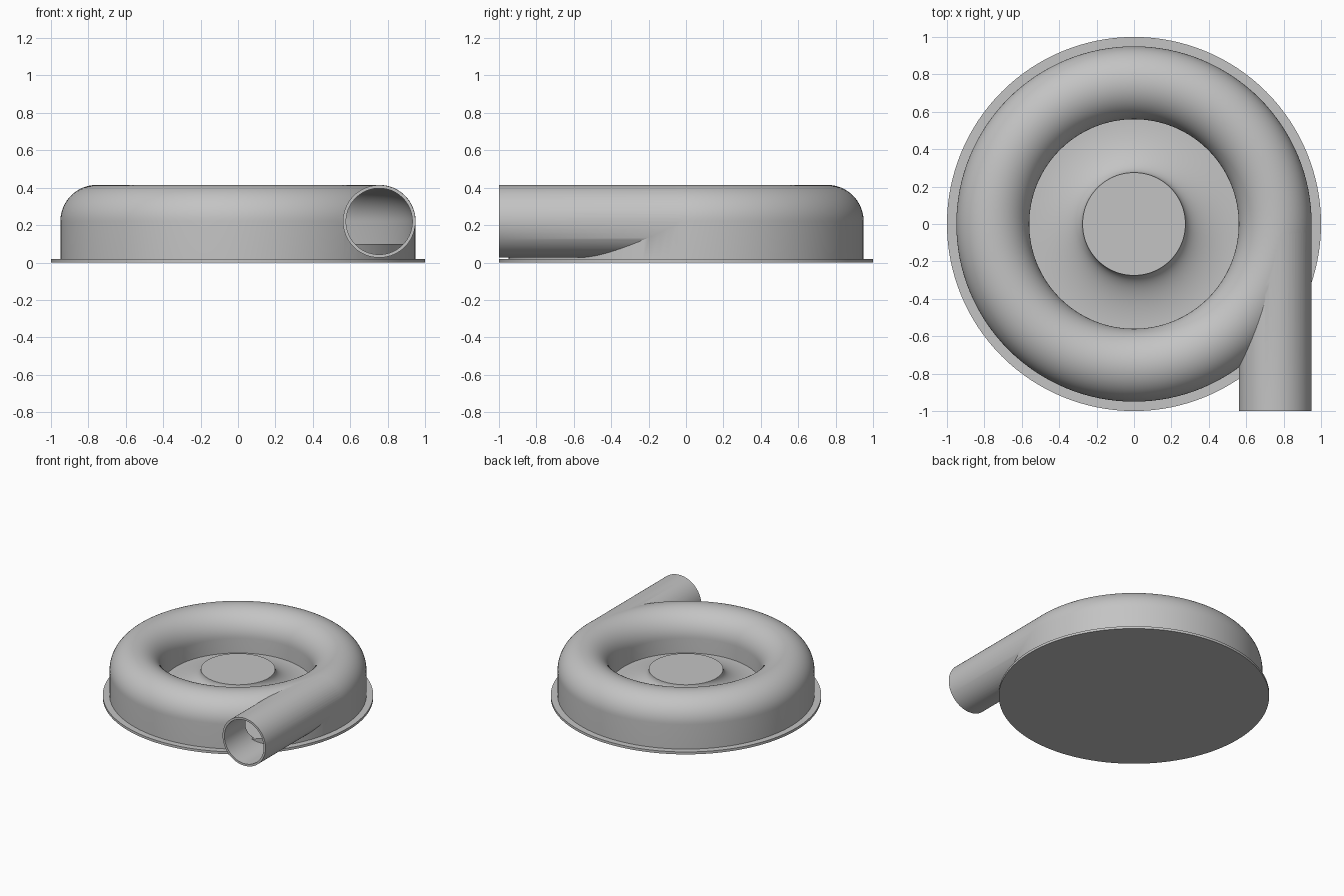
import bpy, bmesh
from math import pi, cos, sin, radians
from mathutils import Matrix, Vector

cube = bpy.data.objects.get("Cube")
if cube:
    bpy.data.objects.remove(cube, do_unlink=True)

grey = bpy.data.materials.new("plain grey")
grey.use_nodes = True
colour = (0.55, 0.55, 0.55, 1)
grey.diffuse_color = colour
grey.node_tree.nodes["Principled BSDF"].inputs["Base Color"].default_value = colour

RING = 0.755    # radius of the scroll centre line
AXIS = 0.22     # height of the scroll centre line
TUBE = 0.195    # outer tube radius
BORE = 0.178    # inner tube radius
FLOOR = 0.1     # height of the inner floor


def finish(name, bm):
    bmesh.ops.recalc_face_normals(bm, faces=bm.faces[:])
    mesh = bpy.data.meshes.new(name)
    bm.to_mesh(mesh)
    bm.free()
    mesh.materials.append(grey)
    obj = bpy.data.objects.new(name, mesh)
    bpy.context.collection.objects.link(obj)
    return obj


def lathe(name, profile, closed=False, steps=128):
    """Turn an (r, z) profile around the z axis."""
    bm = bmesh.new()
    verts = [bm.verts.new((r, 0, z)) for r, z in profile]
    edges = [bm.edges.new(pair) for pair in zip(verts, verts[1:])]
    if closed:
        edges.append(bm.edges.new((verts[-1], verts[0])))
    bmesh.ops.spin(bm, geom=verts + edges, cent=(0, 0, 0), axis=(0, 0, 1),
                   angle=2 * pi, steps=steps, use_merge=True)
    bmesh.ops.remove_doubles(bm, verts=bm.verts[:], dist=0.0001)
    return finish(name, bm)


def pipe(name, radius, y0, y1):
    """Solid cylinder along y on the outlet axis."""
    bm = bmesh.new()
    place = Matrix.Translation(Vector((RING, (y0 + y1) / 2, AXIS))) @ Matrix.Rotation(pi / 2, 4, 'X')
    bmesh.ops.create_cone(bm, cap_ends=True, segments=96, radius1=radius,
                          radius2=radius, depth=y1 - y0, matrix=place)
    return finish(name, bm)


def arch(radius, bottom):
    """Cross-section with straight sides and a half-round top."""
    top = [(RING + radius * cos(pi * i / 32), AXIS + radius * sin(pi * i / 32)) for i in range(33)]
    return [(RING + radius, bottom)] + top + [(RING - radius, bottom)]


def combine(target, tool, operation):
    mod = target.modifiers.new(operation.lower(), 'BOOLEAN')
    mod.operation = operation
    mod.solver = 'EXACT'
    mod.object = tool
    bpy.context.view_layer.objects.active = target
    bpy.ops.object.modifier_apply(modifier=mod.name)


# Flat round base plate
base = lathe("base_plate", [(0, 0), (1, 0), (1, 0.02), (0, 0.02)])

# Scroll housing joined to the straight outlet
housing = lathe("scroll_housing", arch(TUBE, 0.01), closed=True)
outlet = pipe("outlet", TUBE - 0.001, -1, 0)
combine(housing, outlet, 'UNION')

# Hollow out the scroll and the outlet, leaving a raised floor in the scroll
cavity = lathe("cavity_cutter", arch(BORE, FLOOR), closed=True)
bore = pipe("bore_cutter", BORE - 0.001, -1.1, -0.002)
step = lathe("step_cutter", [(0, -0.1), (0.95, -0.1), (0.95, FLOOR), (0, FLOOR)])
combine(bore, step, 'DIFFERENCE')
combine(housing, cavity, 'DIFFERENCE')
combine(housing, bore, 'DIFFERENCE')
for helper in (outlet, cavity, bore, step):
    bpy.data.objects.remove(helper, do_unlink=True)

# Central hub with a concave flare down to the floor
HUB, TOP, RIM = 0.275, 0.23, 0.565
flare = [(RIM - (RIM - HUB) * sin(pi / 2 * i / 20), TOP - (TOP - FLOOR) * cos(pi / 2 * i / 20))
         for i in range(21)]
hub = lathe("hub", [(0, 0.01), (RIM, 0.01)] + flare + [(0, TOP)])

# Smooth curved walls, keep the rims sharp
bpy.ops.object.select_all(action='DESELECT')
for part in (base, housing, hub):
    part.select_set(True)
bpy.context.view_layer.objects.active = housing
bpy.ops.object.shade_smooth_by_angle(angle=radians(30))
